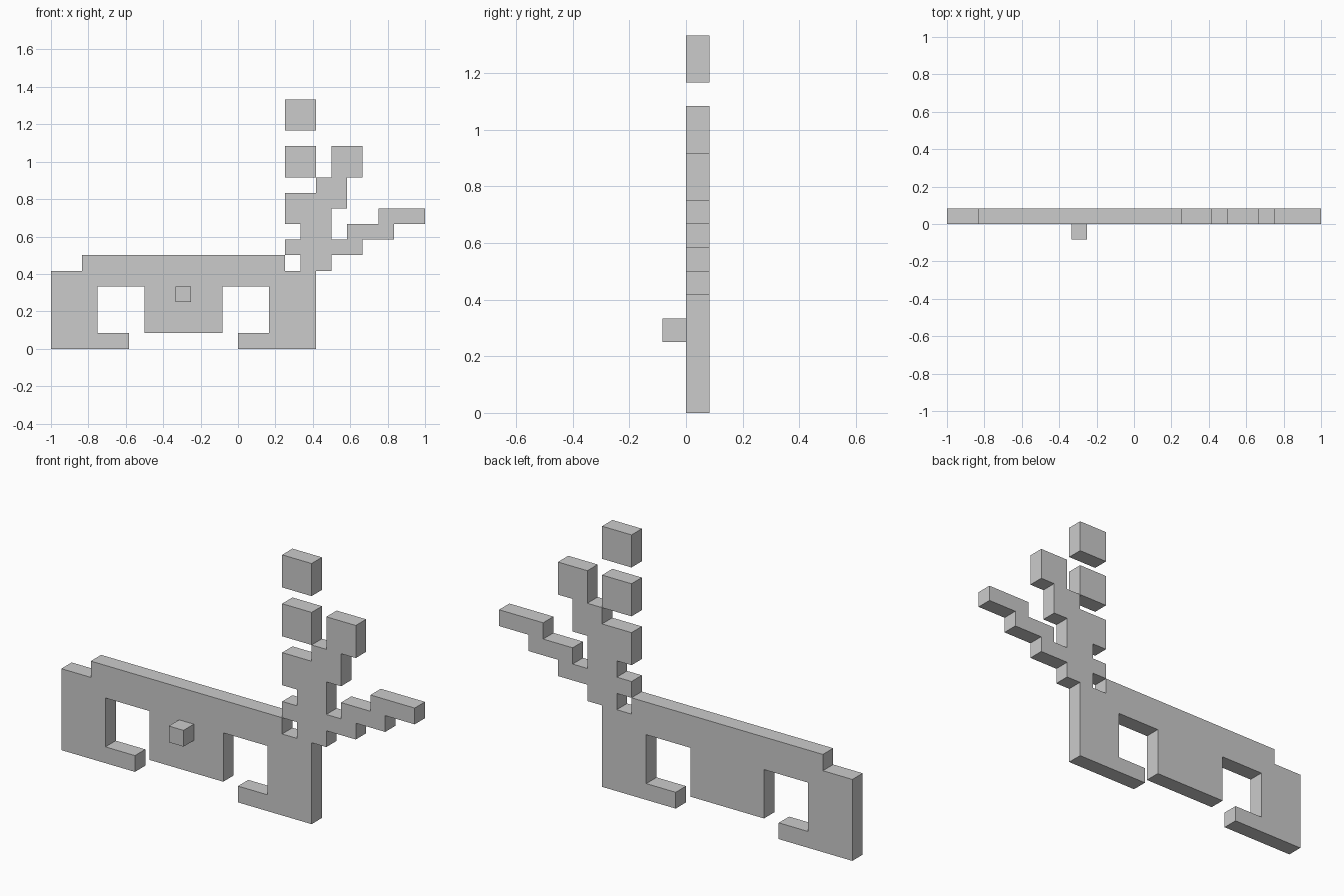
import bpy, bmesh
from mathutils import Vector

if "Cube" in bpy.data.objects:
    bpy.data.objects.remove(bpy.data.objects["Cube"])

U = 1 / 12  # one grid cell

grey = bpy.data.materials.new("light_grey")
grey.diffuse_color = (0.6, 0.6, 0.6, 1)
grey.use_nodes = True
grey.node_tree.nodes["Principled BSDF"].inputs["Base Color"].default_value = grey.diffuse_color


def plate(name, outline, y0=0, y1=1):
    """Extrude an (x, z) outline, given in grid cells, from y0 to y1."""
    bm = bmesh.new()
    face = bm.faces.new([bm.verts.new((x * U, y0 * U, z * U)) for x, z in outline])
    ext = bmesh.ops.extrude_face_region(bm, geom=[face], use_keep_orig=True)
    moved = [g for g in ext["geom"] if isinstance(g, bmesh.types.BMVert)]
    bmesh.ops.translate(bm, verts=moved, vec=Vector((0, (y1 - y0) * U, 0)))
    bmesh.ops.recalc_face_normals(bm, faces=bm.faces)
    mesh = bpy.data.meshes.new(name)
    bm.to_mesh(mesh)
    bm.free()
    mesh.materials.append(grey)
    obj = bpy.data.objects.new(name, mesh)
    bpy.context.collection.objects.link(obj)
    return obj


def box(name, x0, x1, z0, z1, y0=0, y1=1):
    return plate(name, [(x0, z0), (x1, z0), (x1, z1), (x0, z1)], y0, y1)


# Body with two legs and feet, seen from the side
plate("body", [(-12, 0), (-7, 0), (-7, 1), (-9, 1), (-9, 4), (-6, 4), (-6, 1),
               (-1, 1), (-1, 4), (2, 4), (2, 1), (0, 1), (0, 0), (5, 0),
               (5, 5), (3, 5), (3, 6), (-10, 6), (-10, 5), (-12, 5)])

# Stepped branches rising from the right end
plate("branches", [(4, 5), (6, 5), (6, 6), (8, 6), (8, 7), (10, 7), (10, 8),
                   (12, 8), (12, 9), (9, 9), (9, 8), (7, 8), (7, 7), (6, 7),
                   (6, 9), (7, 9), (7, 11), (8, 11), (8, 13), (6, 13), (6, 11),
                   (5, 11), (5, 10), (3, 10), (3, 8), (4, 8), (4, 7), (3, 7),
                   (3, 6), (4, 6)])

# Loose blocks floating above the branches
for name, z in (("lower_floating_block", 11), ("upper_floating_block", 14)):
    box(name, 3, 5, z, z + 2)

# Small knob on the front
box("front_knob", -4, -3, 3, 4, -1, 0)
